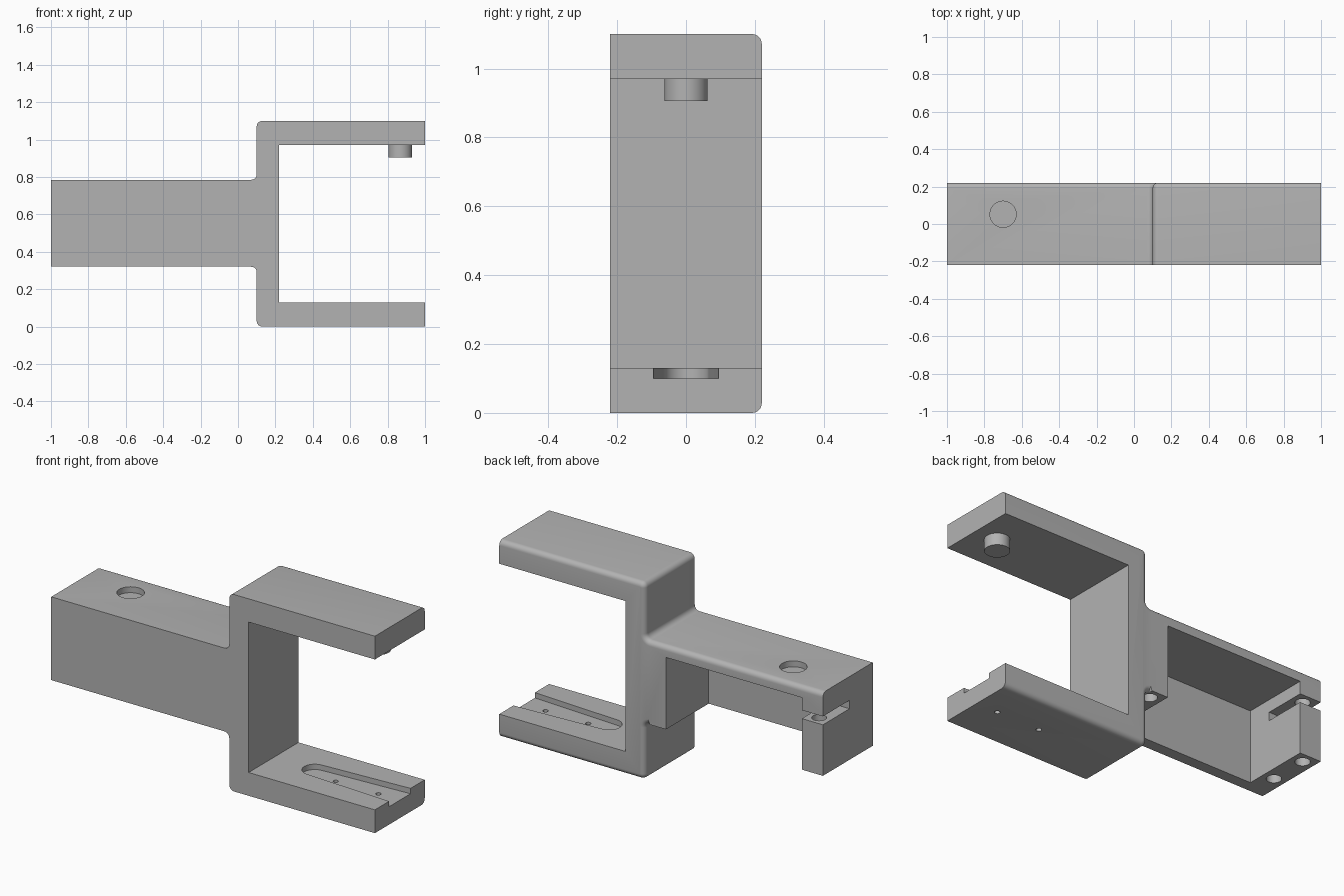
import bpy, bmesh, math
from mathutils import Vector

if "Cube" in bpy.data.objects:
    bpy.data.objects.remove(bpy.data.objects["Cube"], do_unlink=True)

grey = bpy.data.materials.new("light_grey")
grey.use_nodes = True
colour = (0.45, 0.45, 0.45, 1)
grey.diffuse_color = colour
grey.node_tree.nodes["Principled BSDF"].inputs["Base Color"].default_value = colour

HALF = 0.22        # half the depth of the bracket
ROUND = 0.03       # corner radius
FORK_X = 0.1       # outer face of the fork's back
ARM_LOW, ARM_TOP, TOP = 0.32, 0.785, 1.1


def make_object(name, bm):
    bmesh.ops.recalc_face_normals(bm, faces=bm.faces[:])
    mesh = bpy.data.meshes.new(name)
    bm.to_mesh(mesh)
    bm.free()
    mesh.materials.append(grey)
    obj = bpy.data.objects.new(name, mesh)
    bpy.context.collection.objects.link(obj)
    return obj


def extrude_outline(points, vector):
    bm = bmesh.new()
    face = bm.faces.new([bm.verts.new(p) for p in points])
    new = bmesh.ops.extrude_face_region(bm, geom=[face])["geom"]
    bmesh.ops.translate(bm, vec=vector, verts=[v for v in new if isinstance(v, bmesh.types.BMVert)])
    return bm


def box(name, low, high):
    points = [(low[0], low[1], low[2]), (high[0], low[1], low[2]),
              (high[0], high[1], low[2]), (low[0], high[1], low[2])]
    return make_object(name, extrude_outline(points, (0, 0, high[2] - low[2])))


def cylinder(name, x, y, low, high, radius, sides=40):
    points = [(x + radius * math.cos(math.tau * i / sides),
               y + radius * math.sin(math.tau * i / sides), low) for i in range(sides)]
    return make_object(name, extrude_outline(points, (0, 0, high - low)))


def rounded(corners, steps=8):
    """Outline in x and z; corners flagged True become quarter arcs."""
    out = []
    for i, (x, z, soft) in enumerate(corners):
        here = Vector((x, z))
        if not soft:
            out.append(here)
            continue
        before = (Vector(corners[i - 1][:2]) - here).normalized() * ROUND
        after = (Vector(corners[(i + 1) % len(corners)][:2]) - here).normalized() * ROUND
        for k in range(steps + 1):
            a = math.pi / 2 * k / steps
            out.append(here + before * (1 - math.sin(a)) + after * (1 - math.cos(a)))
    return out


# Bracket body: side profile of arm and fork
profile = rounded([
    (-1, ARM_LOW, False), (FORK_X, ARM_LOW, True), (FORK_X, 0, True), (1, 0, False),
    (1, 0.13, False), (0.22, 0.13, False), (0.22, 0.97, False), (1, 0.97, False),
    (1, TOP, False), (FORK_X, TOP, True), (FORK_X, ARM_TOP, True), (-1, ARM_TOP, False)])
bm = extrude_outline([(p.x, -HALF, p.y) for p in profile], (0, 2 * HALF, 0))


# Soft outer edge along the back
def is_soft(edge):
    if any(v.co.y < HALF - 0.001 for v in edge.verts):
        return False
    m = (edge.verts[0].co + edge.verts[1].co) / 2
    if m.x > 0.15:
        return m.z < 0.01 or m.z > TOP - 0.01
    if m.x < 0.05:
        return m.z > ARM_TOP - 0.01 and m.x > -0.99
    return True


bmesh.ops.bevel(bm, geom=[e for e in bm.edges if is_soft(e)], offset=0.028,
                offset_type='OFFSET', segments=6, profile=0.5, affect='EDGES',
                clamp_overlap=False)
bracket = make_object("bracket", bm)

# Motor pocket and cable slot
cutters = [
    box("motor_pocket", (-0.87, -0.157, 0.1), (-0.03, 0.4, 0.722)),
    box("cable_slot", (-1.1, -0.015, 0.605), (-0.8, 0.4, 0.652)),
    cylinder("pivot_recess", -0.7, 0.052, 0.752, 0.9, 0.07, 48),
]
# Mounting screw holes at both ends of the pocket
for x in (-0.935, 0.035):
    for y in (-0.056, 0.16):
        cutters.append(cylinder("screw_hole", x, y, 0.2, 0.71, 0.038, 32))
# Tapered recess with a round end in the lower fork plate
angles = [math.pi / 2 + math.pi * i / 20 for i in range(21)]
horn = [(0.475 + 0.066 * math.cos(a), 0.066 * math.sin(a), 0.1) for a in angles]
horn += [(1.1, -0.1, 0.1), (1.1, 0.1, 0.1)]
cutters.append(make_object("horn_recess", extrude_outline(horn, (0, 0, 0.1))))
for x in (0.604, 0.868):
    cutters.append(cylinder("pin_hole", x, 0, -0.1, 0.115, 0.014, 20))

bpy.context.view_layer.objects.active = bracket
for cutter in cutters:
    cutter.hide_render = True
    mod = bracket.modifiers.new(cutter.name, 'BOOLEAN')
    mod.operation = 'DIFFERENCE'
    mod.solver = 'EXACT'
    mod.object = cutter
    bpy.ops.object.modifier_apply(modifier=mod.name)
    bpy.data.objects.remove(cutter, do_unlink=True)

# Pivot peg under the upper fork plate
peg = cylinder("pivot_peg", 0.868, 0, 0.905, 0.972, 0.063, 48)

for obj in (bracket, peg):
    bpy.ops.object.select_all(action='DESELECT')
    obj.select_set(True)
    bpy.context.view_layer.objects.active = obj
    bpy.ops.object.shade_smooth_by_angle(angle=math.radians(30))
